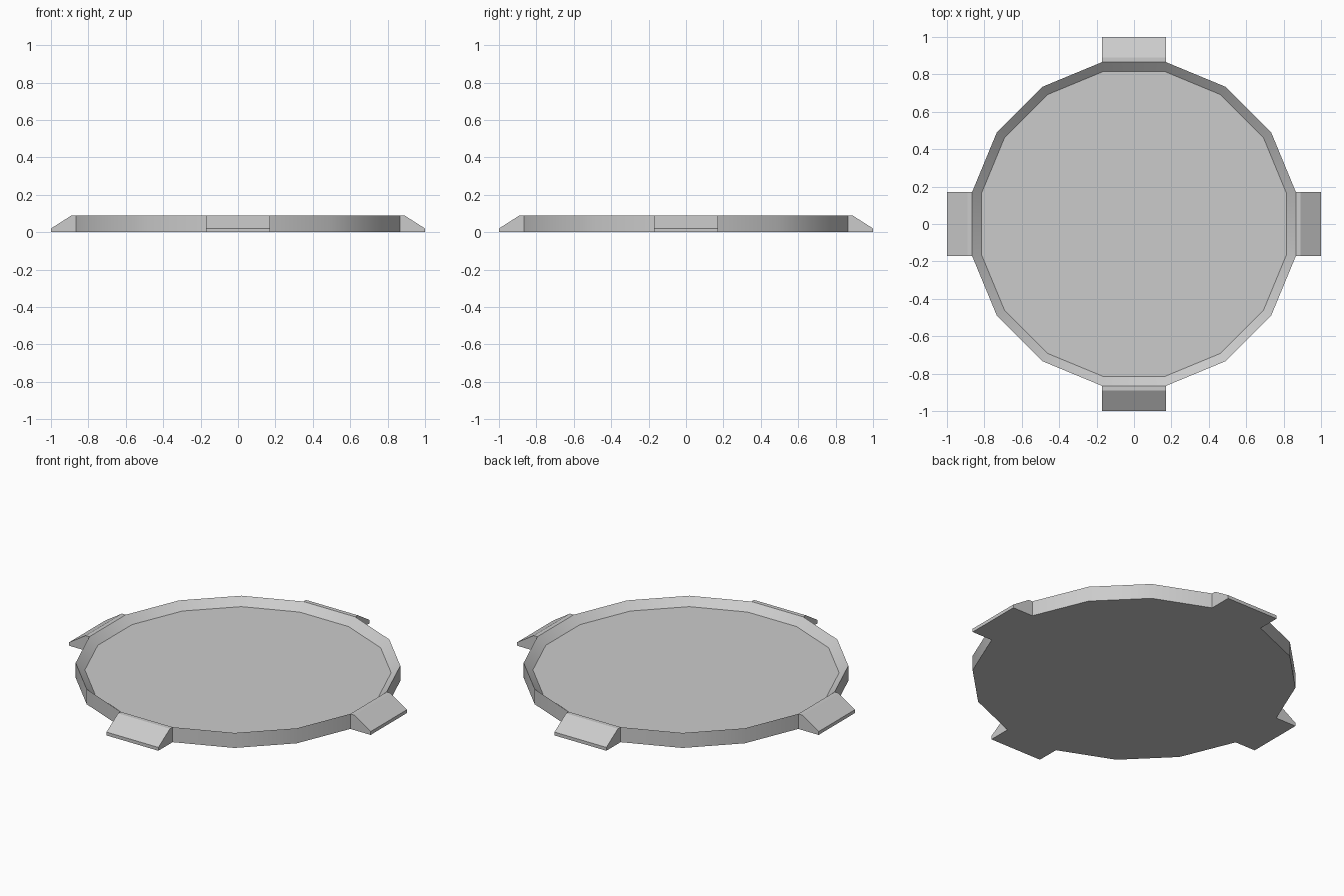
import bpy, bmesh, math
from mathutils import Vector

if "Cube" in bpy.data.objects:
    bpy.data.objects.remove(bpy.data.objects["Cube"], do_unlink=True)

SIDES = 16
RIM_RADIUS, FLOOR_RADIUS = 0.882, 0.832
RIM_TOP, FLOOR_TOP = 0.09, 0.048

# Plain grey material
grey = bpy.data.materials.new("plain grey")
grey.use_nodes = True
grey.diffuse_color = (0.6, 0.6, 0.6, 1)
grey.node_tree.nodes["Principled BSDF"].inputs["Base Color"].default_value = (0.6, 0.6, 0.6, 1)

bm = bmesh.new()


def ring(radius, z):
    angles = [(i + 0.5) * math.tau / SIDES for i in range(SIDES)]
    return [bm.verts.new((radius * math.cos(a), radius * math.sin(a), z)) for a in angles]


def bridge(low, high):
    return [bm.faces.new((low[i], low[(i + 1) % SIDES], high[(i + 1) % SIDES], high[i]))
            for i in range(SIDES)]


def pull_out(face, direction, reach, top):
    """Extrude a face outwards to a given reach and set its top height."""
    result = bmesh.ops.extrude_face_region(bm, geom=[face])["geom"]
    for v in (g for g in result if isinstance(g, bmesh.types.BMVert)):
        v.co += direction * (reach - v.co.dot(direction))
        if v.co.z > 0.001:
            v.co.z = top
    return next(g for g in result if isinstance(g, bmesh.types.BMFace))


# Shallow dish: flat base, outer wall, sloping inner wall, floor
base = ring(RIM_RADIUS, 0)
rim = ring(RIM_RADIUS, RIM_TOP)
floor = ring(FLOOR_RADIUS, FLOOR_TOP)
bm.faces.new(base[::-1])
wall = bridge(base, rim)
bridge(rim, floor)
bm.faces.new(floor)

# Four wedge tabs pulled out of the wall
for quarter in range(4):
    angle = quarter * math.pi / 2
    direction = Vector((math.cos(angle), math.sin(angle), 0))
    face = min(wall, key=lambda f: -f.calc_center_median().dot(direction)
               if f.is_valid else 0)
    wall.remove(face)
    face = pull_out(face, direction, 0.89, RIM_TOP)
    pull_out(face, direction, 1.0, 0.02)

bmesh.ops.recalc_face_normals(bm, faces=bm.faces[:])
mesh = bpy.data.meshes.new("tabbed_dish")
bm.to_mesh(mesh)
bm.free()
mesh.materials.append(grey)

dish = bpy.data.objects.new("tabbed_dish", mesh)
bpy.context.collection.objects.link(dish)
bpy.ops.object.select_all(action="DESELECT")
dish.select_set(True)
bpy.context.view_layer.objects.active = dish
bpy.ops.object.shade_smooth_by_angle(angle=math.radians(30))
